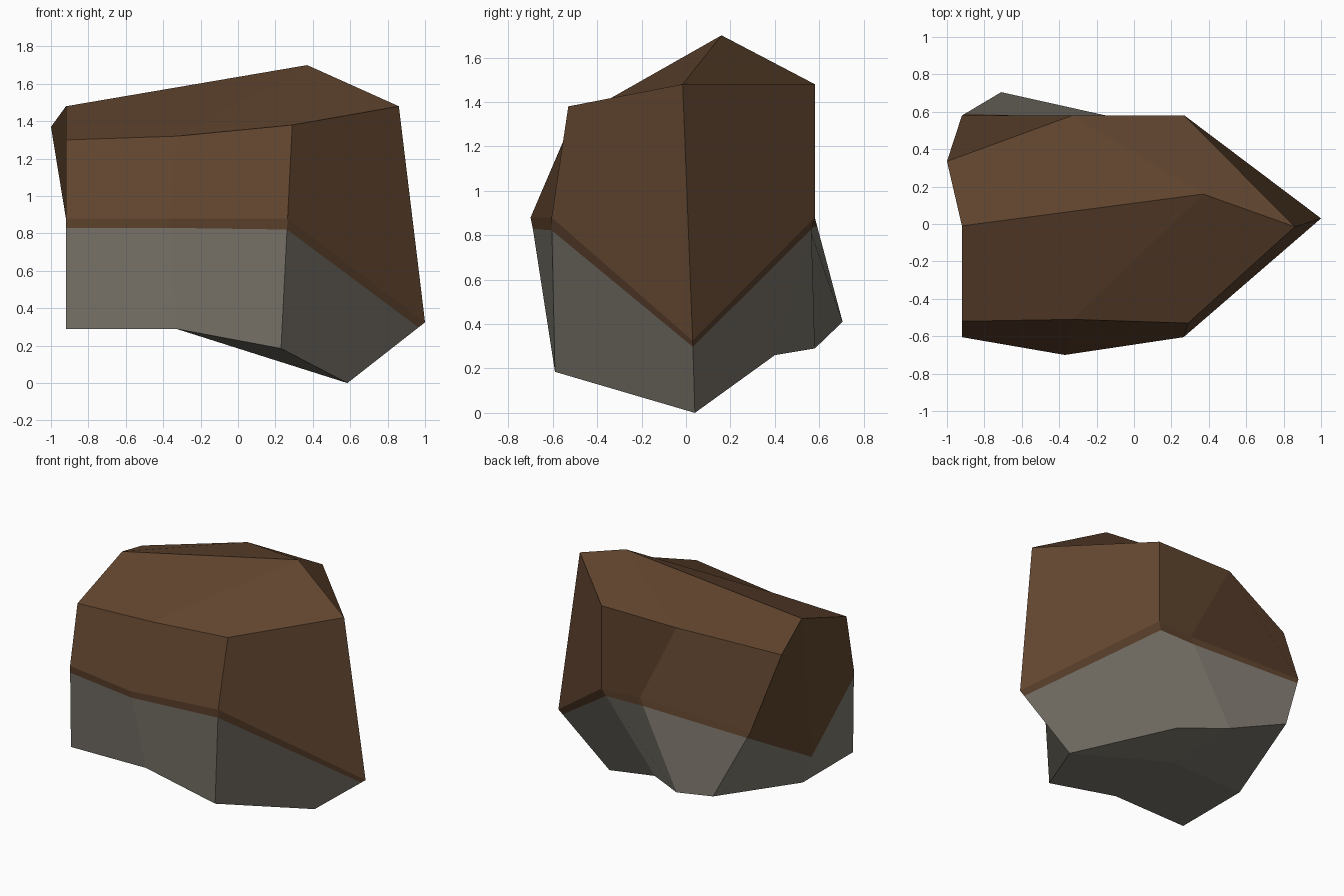
import bpy
import bmesh
from mathutils import Vector

if "Cube" in bpy.data.objects:
    bpy.data.objects.remove(bpy.data.objects["Cube"])


def material(name, rgb):
    m = bpy.data.materials.new(name)
    m.diffuse_color = (*rgb, 1.0)
    m.use_nodes = True
    m.node_tree.nodes["Principled BSDF"].inputs["Base Color"].default_value = m.diffuse_color
    return m


# Outlines of a two-by-two cut block, pushed into a boulder.
# Order: front left, front, front right, right, back right, back, back left, left
top = [(-.92, -.52, 1.30), (-.33, -.51, 1.32), (.29, -.53, 1.38), (.86, -.015, 1.48),
       (.27, .58, 1.48), (-.33, .58, 1.48), (-1.0, .335, 1.37), (-.92, -.01, 1.48)]
waist = [(-.92, -.605, .88), (-.37, -.70, .88), (.265, -.605, .88), (1.0, .03, .325),
         (.27, .58, .88), (-.02, .555, .88), (-.92, .58, .88), (-.92, -.13, .45)]
base = [(-.92, -.595, .29), (-.33, -.58, .29), (.23, -.59, .185), (.585, .04, 0),
        (-.03, .40, .26), (-.33, .58, .29), (-.71, .705, .41), (-.92, -.02, .29)]
apex = (.37, .16, 1.70)
underside = (-.33, 0, .29)

# Soil line runs just below the waist
soil_line = [Vector(w).lerp(Vector(b), .085) for w, b in zip(waist, base)]

bm = bmesh.new()
rings = [[bm.verts.new(p) for p in ring] for ring in (base, soil_line, waist, top)]

# Sides: stone below the soil line, earth above it.
# The first corner decides which way each bent facet folds.
for level in range(3):
    lo, hi = rings[level], rings[level + 1]
    for i in range(8):
        j = (i + 1) % 8
        if i < 6:
            f = bm.faces.new((lo[j], hi[j], hi[i], lo[i]))
        else:
            f = bm.faces.new((lo[i], lo[j], hi[j], hi[i]))
        f.material_index = 0 if level == 0 else 1

# Top and bottom: four quads meeting at a centre point
for ring, centre, mat in ((rings[3], apex, 1), (rings[0], underside, 0)):
    c = bm.verts.new(centre)
    for i in range(0, 8, 2):
        corners = (ring[i - 1], ring[i], ring[i + 1], c)
        if mat == 0:
            corners = (ring[i + 1], ring[i], ring[i - 1], c)
        bm.faces.new(corners).material_index = mat

bm.normal_update()
mesh = bpy.data.meshes.new("boulder")
bm.to_mesh(mesh)
bm.free()

mesh.materials.append(material("grey stone", (.205, .188, .155)))
mesh.materials.append(material("brown earth", (.118, .059, .028)))
bpy.context.collection.objects.link(bpy.data.objects.new("boulder", mesh))
